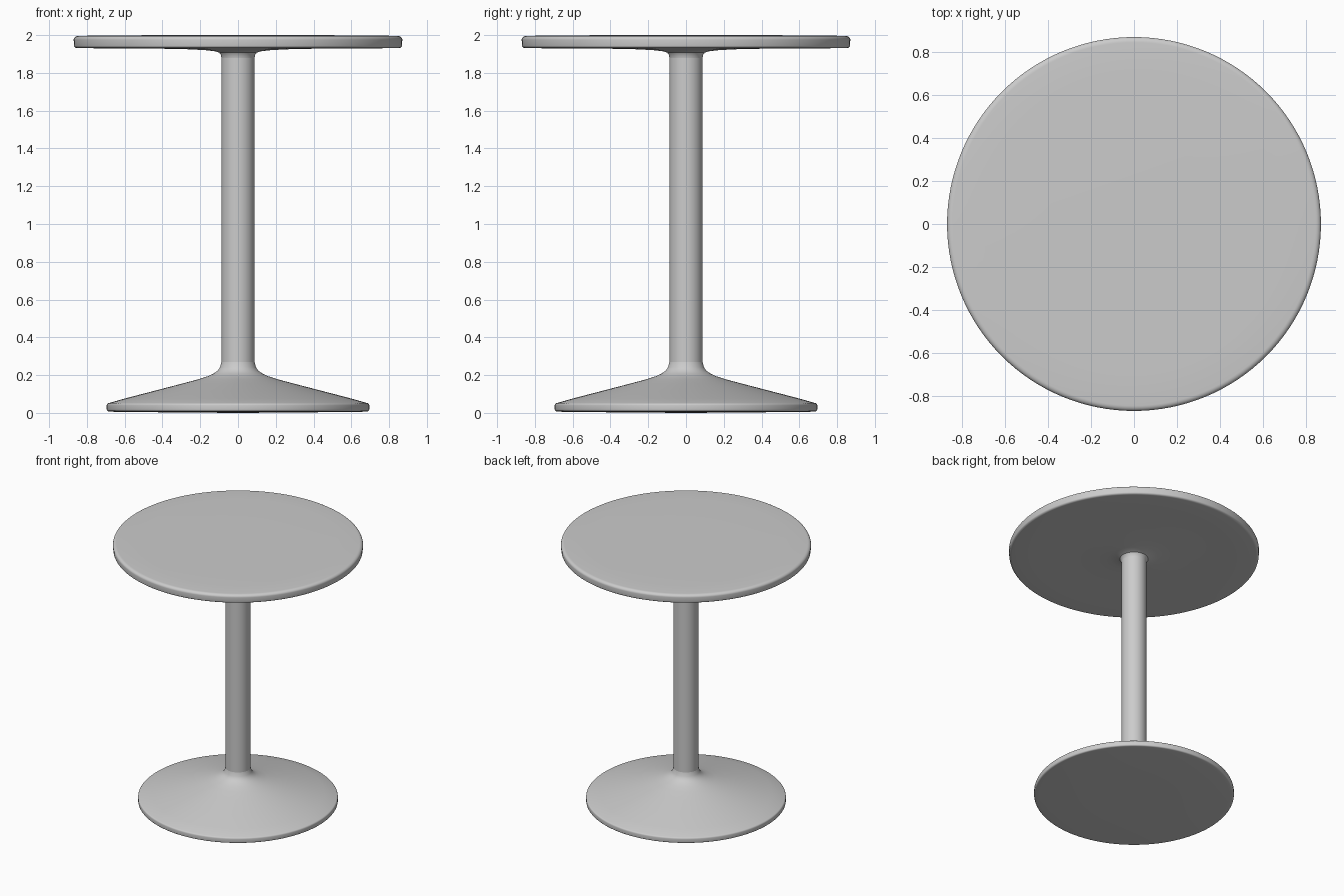
import bpy, bmesh, math

if "Cube" in bpy.data.objects:
    bpy.data.objects.remove(bpy.data.objects["Cube"])

SEGMENTS = 128
STEM_R = 0.088


def arc(cx, cz, rx, rz, a0, a1, n=8):
    """Elliptical arc points from angle a0 to a1 in degrees."""
    return [(cx + rx * math.cos(math.radians(a0 + (a1 - a0) * i / n)),
             cz + rz * math.sin(math.radians(a0 + (a1 - a0) * i / n))) for i in range(n + 1)]


def lathe(name, profile):
    """Revolve an (r, z) profile around the z axis."""
    bm = bmesh.new()
    verts = [bm.verts.new((r, 0, z)) for r, z in profile]
    edges = [bm.edges.new(pair) for pair in zip(verts, verts[1:])]
    bmesh.ops.spin(bm, geom=verts + edges, cent=(0, 0, 0), axis=(0, 0, 1),
                   angle=math.tau, steps=SEGMENTS, use_merge=True)
    bmesh.ops.remove_doubles(bm, verts=bm.verts, dist=1e-5)
    bmesh.ops.recalc_face_normals(bm, faces=bm.faces)
    mesh = bpy.data.meshes.new(name)
    bm.to_mesh(mesh)
    bm.free()
    obj = bpy.data.objects.new(name, mesh)
    bpy.context.collection.objects.link(obj)
    bpy.ops.object.select_all(action='DESELECT')
    obj.select_set(True)
    bpy.context.view_layer.objects.active = obj
    bpy.ops.object.shade_smooth_by_angle(angle=math.radians(35))
    # outward normals: profiles run bottom to top
    return obj


# Flared foot: flat underside, thin rim, shallow cone, fillet into the stem
foot = [(0, 0), (0.3, 0.002), (0.66, 0.006)]
foot += arc(0.683, 0.018, 0.012, 0.010, -90, 0, 4)
foot += arc(0.683, 0.040, 0.012, 0.012, 0, 75, 4)
foot += [(0.60, 0.076), (0.45, 0.115), (0.30, 0.154), (0.21, 0.178), (0.16, 0.194),
         (0.13, 0.208), (0.108, 0.223), (0.095, 0.242), (STEM_R, 0.27)]
lathe("foot", foot)

# Stem
lathe("stem", [(STEM_R, 0.27), (STEM_R, 1.88)])

# Round top: small flare under the centre, softly rounded rim
top = [(STEM_R, 1.88), (0.091, 1.896), (0.099, 1.907), (0.12, 1.914),
       (0.17, 1.920), (0.26, 1.925), (0.40, 1.928), (0.70, 1.930)]
top += arc(0.85, 1.944, 0.018, 0.013, -90, 0, 5)
top += arc(0.845, 1.976, 0.025, 0.020, 0, 90, 6)
top += [(0.70, 1.998), (0.40, 2.0), (0, 2.0)]
lathe("table_top", top)
